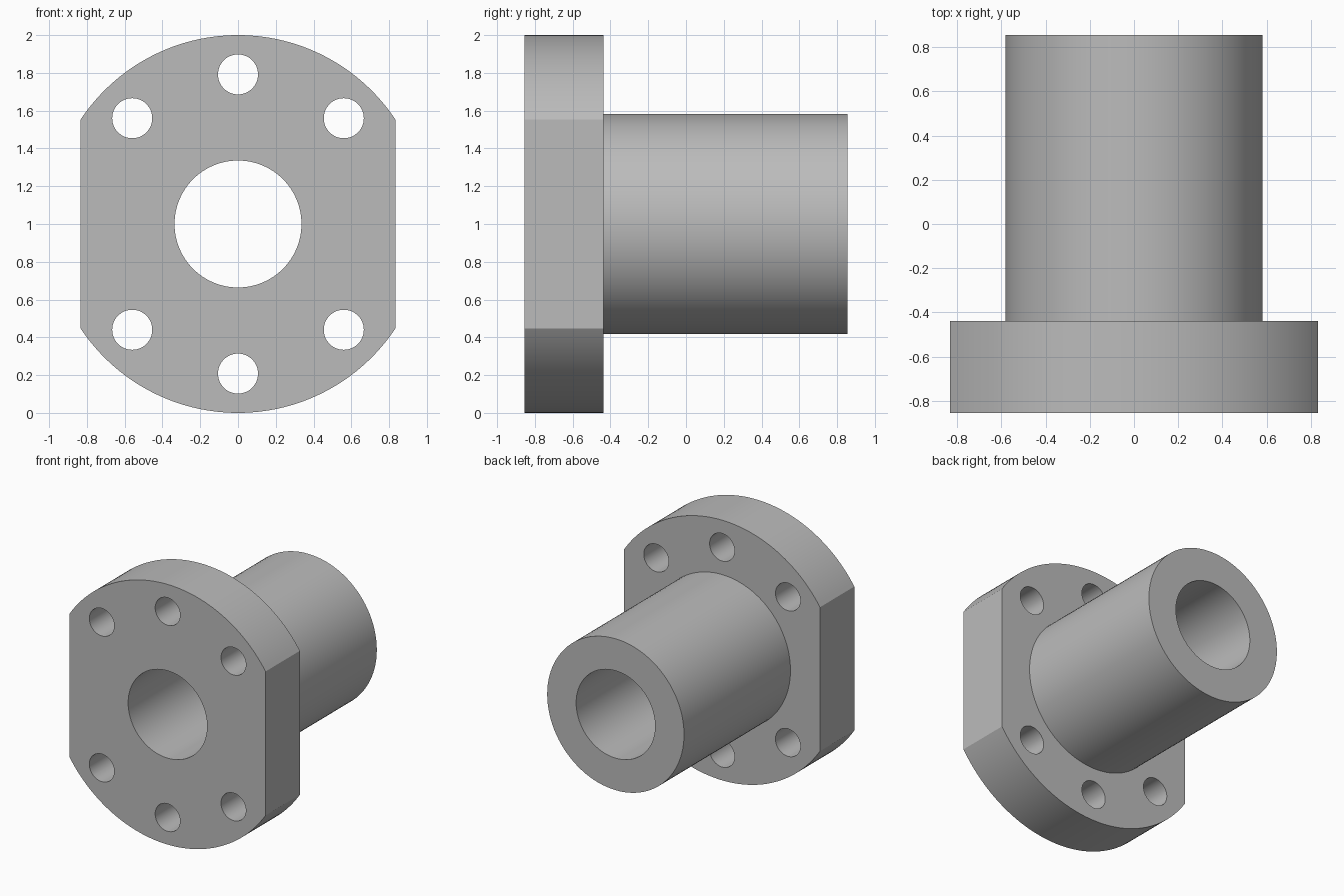
import bpy, bmesh, math
from mathutils import Matrix

if "Cube" in bpy.data.objects:
    bpy.data.objects.remove(bpy.data.objects["Cube"])

FRONT, STEP, BACK = -0.855, -0.438, 0.855   # y of flange front, flange back, barrel end
FLANGE_R, FLAT_X = 1.0, 0.833
BARREL_R, BORE_R = 0.582, 0.336
HOLE_R, HOLE_CIRCLE = 0.106, 0.792

steel = bpy.data.materials.new("steel grey")
steel.diffuse_color = (0.5, 0.5, 0.5, 1)
steel.use_nodes = True
steel.node_tree.nodes["Principled BSDF"].inputs["Base Color"].default_value = steel.diffuse_color


def finish(name, bm):
    mesh = bpy.data.meshes.new(name)
    bm.to_mesh(mesh)
    bm.free()
    mesh.materials.append(steel)
    ob = bpy.data.objects.new(name, mesh)
    bpy.context.collection.objects.link(ob)
    return ob


def rod(name, radius, y0, y1, x=0.0, z=1.0, sides=96):
    """Cylinder along y."""
    bm = bmesh.new()
    place = Matrix.Translation((x, (y0 + y1) / 2, z)) @ Matrix.Rotation(math.pi / 2, 4, 'X')
    bmesh.ops.create_cone(bm, cap_ends=True, segments=sides, radius1=radius,
                          radius2=radius, depth=y1 - y0, matrix=place)
    return finish(name, bm)


def flat_sided_disc(name):
    """Disc with its left and right edges trimmed flat."""
    corner = math.acos(FLAT_X / FLANGE_R)
    steps = 56
    arc = [corner + (math.pi - 2 * corner) * i / steps for i in range(steps + 1)]
    angles = arc + [a + math.pi for a in arc]
    bm = bmesh.new()
    face = bm.faces.new([bm.verts.new((FLANGE_R * math.cos(a), FRONT, 1 + FLANGE_R * math.sin(a)))
                         for a in angles])
    side = bmesh.ops.extrude_face_region(bm, geom=[face], use_keep_orig=True)
    bmesh.ops.translate(bm, vec=(0, STEP - FRONT, 0),
                        verts=[v for v in side["geom"] if isinstance(v, bmesh.types.BMVert)])
    bmesh.ops.recalc_face_normals(bm, faces=bm.faces)
    return finish(name, bm)


def combine(target, other, operation):
    mod = target.modifiers.new(operation.lower(), 'BOOLEAN')
    mod.operation, mod.solver, mod.object = operation, 'EXACT', other
    bpy.context.view_layer.objects.active = target
    bpy.ops.object.modifier_apply(modifier=mod.name)
    bpy.data.objects.remove(other)


# Flange and barrel joined in one body
body = flat_sided_disc("flanged_bushing")
combine(body, rod("barrel", BARREL_R, STEP - 0.2, BACK), 'UNION')

# Through bore
combine(body, rod("bore_cutter", BORE_R, FRONT - 0.1, BACK + 0.1), 'DIFFERENCE')

# Bolt holes: three above, three below
for deg in (45, 90, 135, 225, 270, 315):
    a = math.radians(deg)
    combine(body, rod("bolt_hole_cutter", HOLE_R, FRONT - 0.1, STEP + 0.1,
                      HOLE_CIRCLE * math.cos(a), 1 + HOLE_CIRCLE * math.sin(a), 48), 'DIFFERENCE')

# Smooth round walls, crisp rims
bpy.ops.object.select_all(action='DESELECT')
body.select_set(True)
bpy.context.view_layer.objects.active = body
bpy.ops.object.shade_smooth_by_angle(angle=math.radians(25))
